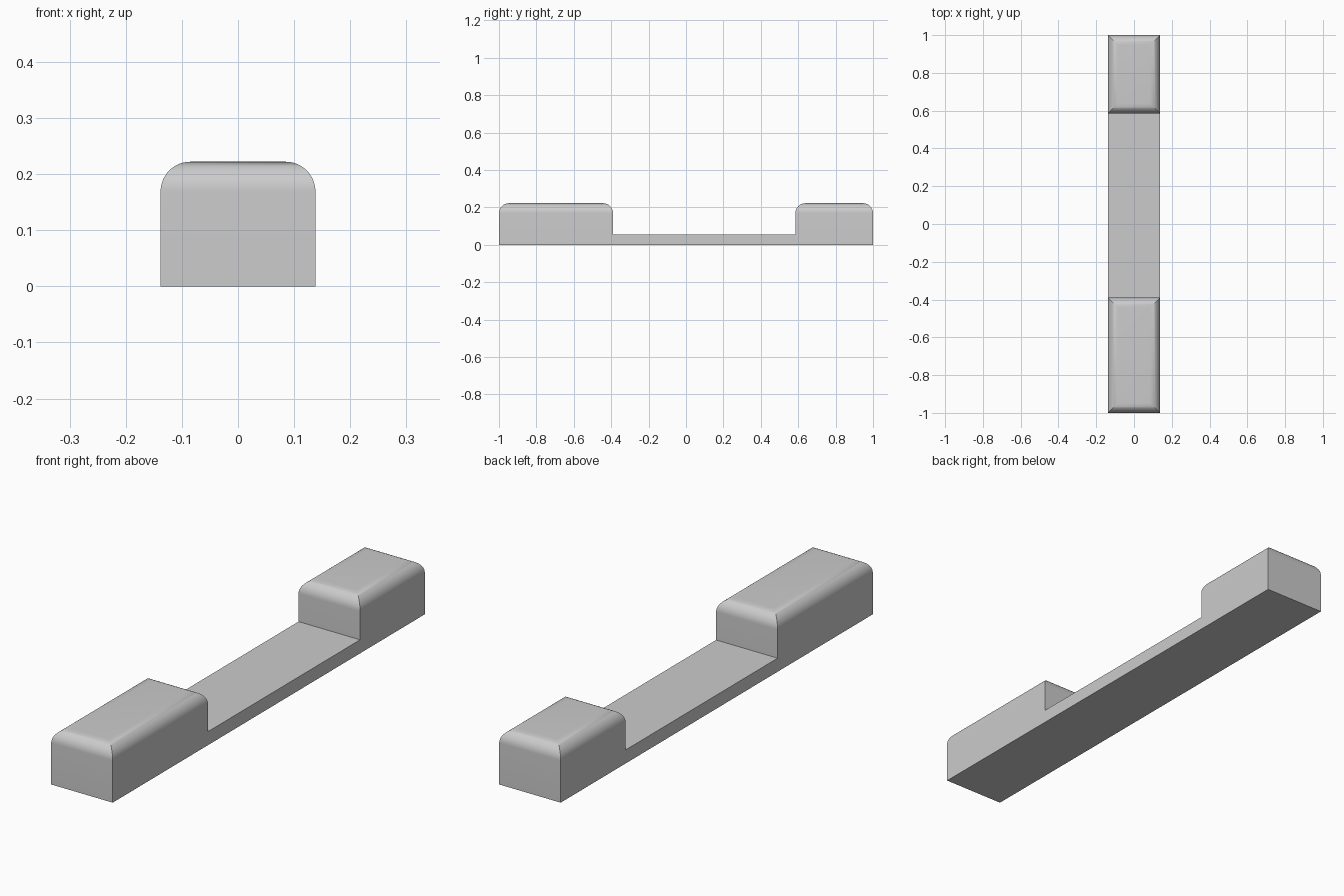
import bpy, bmesh, math

if "Cube" in bpy.data.objects:
    bpy.data.objects.remove(bpy.data.objects["Cube"], do_unlink=True)

HALF_WIDTH = 0.138
HEIGHT = 0.222
RADIUS = 0.053
SLAB_TOP = 0.055
FRONT_INNER, BACK_INNER = -0.39, 0.585
STEPS = 12

grey = bpy.data.materials.new("plain grey")
grey.use_nodes = True
grey.diffuse_color = (0.6, 0.6, 0.6, 1)
grey.node_tree.nodes["Principled BSDF"].inputs["Base Color"].default_value = (0.6, 0.6, 0.6, 1)


def finish(name, bm):
    bmesh.ops.recalc_face_normals(bm, faces=bm.faces)
    mesh = bpy.data.meshes.new(name)
    bm.to_mesh(mesh)
    bm.free()
    mesh.materials.append(grey)
    obj = bpy.data.objects.new(name, mesh)
    bpy.context.collection.objects.link(obj)
    bpy.ops.object.select_all(action="DESELECT")
    obj.select_set(True)
    bpy.context.view_layer.objects.active = obj
    bpy.ops.object.shade_smooth_by_angle(angle=math.radians(30))
    return obj


def ring(bm, y0, y1, inset, z):
    x = HALF_WIDTH - inset
    y0, y1 = y0 + inset, y1 - inset
    return [bm.verts.new((px, py, z)) for px, py in ((-x, y0), (x, y0), (x, y1), (-x, y1))]


def rounded_block(name, y0, y1):
    """Block whose top edges are rounded and mitred at the corners."""
    bm = bmesh.new()
    rings = [ring(bm, y0, y1, 0, 0)]
    for i in range(STEPS + 1):
        a = math.pi / 2 * i / STEPS
        rings.append(ring(bm, y0, y1, RADIUS * (1 - math.cos(a)),
                          HEIGHT - RADIUS + RADIUS * math.sin(a)))
    for low, high in zip(rings, rings[1:]):
        for i in range(4):
            j = (i + 1) % 4
            bm.faces.new((low[i], low[j], high[j], high[i]))
    bm.faces.new(rings[0])
    bm.faces.new(rings[-1])
    return finish(name, bm)


# Raised end blocks
rounded_block("front_block", -1, FRONT_INNER)
rounded_block("back_block", BACK_INNER, 1)

# Thin slab joining the two blocks
bm = bmesh.new()
bottom = ring(bm, FRONT_INNER, BACK_INNER, 0, 0)
top = ring(bm, FRONT_INNER, BACK_INNER, 0, SLAB_TOP)
bm.faces.new(bottom)
bm.faces.new(top)
for i in range(4):
    j = (i + 1) % 4
    bm.faces.new((bottom[i], bottom[j], top[j], top[i]))
finish("connecting_slab", bm)
